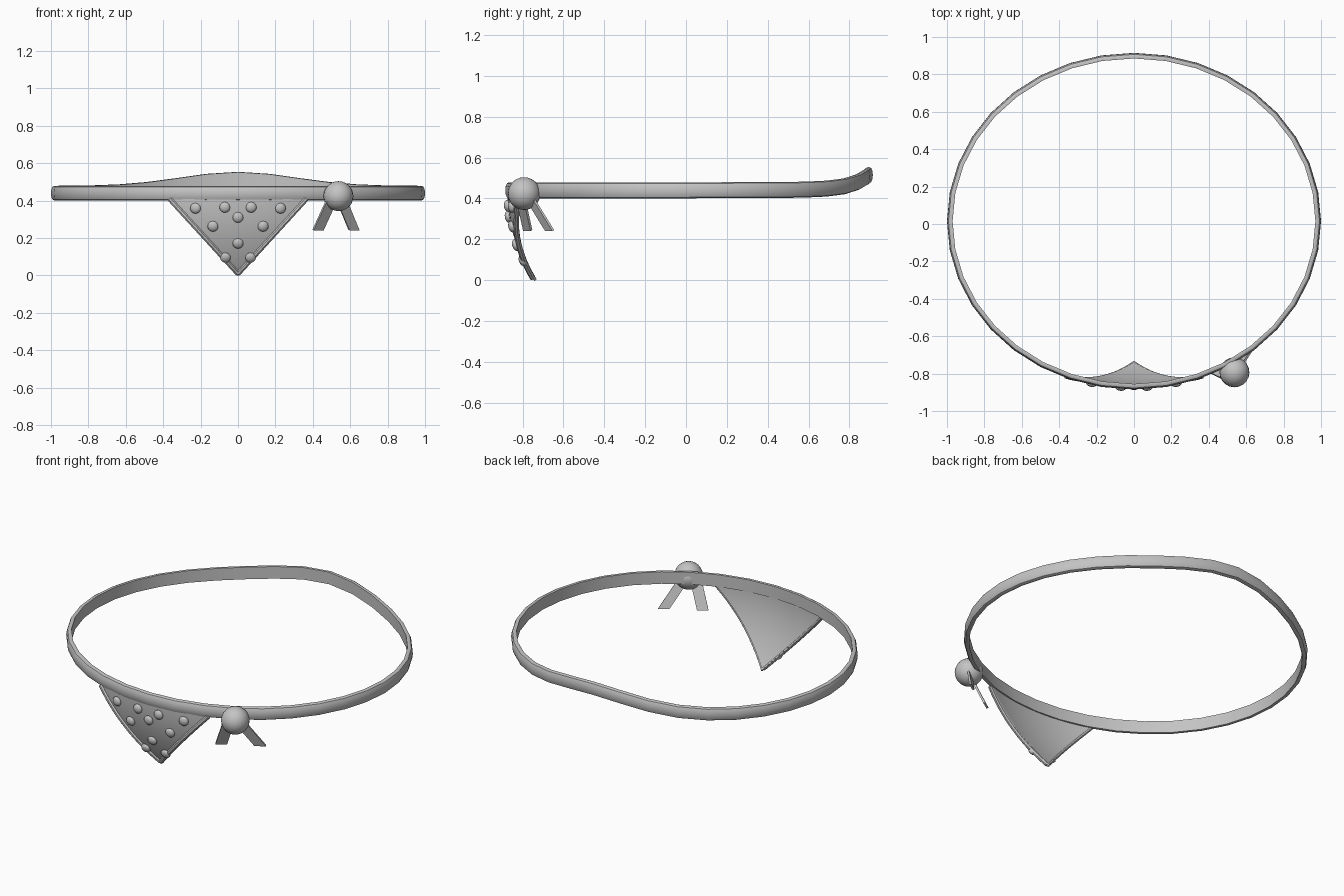
import bpy, bmesh, math
from mathutils import Vector

if "Cube" in bpy.data.objects:
    bpy.data.objects.remove(bpy.data.objects["Cube"])

grey = bpy.data.materials.new("light grey cloth")
grey.diffuse_color = (0.55, 0.55, 0.55, 1)
grey.use_nodes = True
grey.node_tree.nodes["Principled BSDF"].inputs["Base Color"].default_value = grey.diffuse_color
CY, RX, RY = 0.015, 1.0, 0.9


def finish(obj, angle=40):
    obj.data.materials.append(grey)
    bpy.ops.object.select_all(action='DESELECT')
    obj.select_set(True)
    bpy.context.view_layer.objects.active = obj
    if obj.modifiers or obj.type == 'CURVE':
        bpy.ops.object.convert(target='MESH')
    bpy.ops.object.shade_smooth_by_angle(angle=math.radians(angle))
    return obj


def mesh_object(name, verts, faces):
    me = bpy.data.meshes.new(name)
    me.from_pydata(verts, [], faces)
    bm = bmesh.new()
    bm.from_mesh(me)
    bmesh.ops.remove_doubles(bm, verts=bm.verts, dist=1e-5)
    bmesh.ops.recalc_face_normals(bm, faces=bm.faces)
    bm.to_mesh(me)
    bm.free()
    obj = bpy.data.objects.new(name, me)
    bpy.context.collection.objects.link(obj)
    return obj


# head band: flat inside, rounded outside, rising at the back
profile = [(-0.03, -0.037), (-0.018, -0.039), (-0.008, -0.034), (-0.002, -0.02), (0, 0),
           (-0.002, 0.02), (-0.008, 0.034), (-0.018, 0.039), (-0.03, 0.037)]
N, P = 36, len(profile)
verts, faces = [], []
for i in range(N):
    a = 2 * math.pi * i / N
    c, s = math.cos(a), math.sin(a)
    lift = 0.075 * math.exp(-c * c / 0.19) if s > 0 else 0
    for r, z in profile:
        verts.append(((RX + r) * c, CY + (RY + r) * s, 0.44 + z + lift))
    for j in range(P):
        k, n = (j + 1) % P, (i + 1) % N
        faces.append((i * P + j, n * P + j, n * P + k, i * P + k))
finish(mesh_object("head_band", verts, faces))


# curved cloth surface hanging below the front of the band
def cloth(x, z, out=0.0):
    def y(x, z):
        return (CY - (RY - 0.018) * math.sqrt(1 - x * x)
                + 0.13 * (max(0, 0.42 - z) / 0.42) ** 2)
    e = 0.005
    n = Vector(((y(x + e, z) - y(x - e, z)) / (2 * e), -1,
                (y(x, z + e) - y(x, z - e)) / (2 * e))).normalized()
    return Vector((x, y(x, z), z)) + n * out, n


# triangular front flap
R, C = 14, 14
verts, faces = [], []
for i in range(R + 1):
    z = 0.415 * i / R
    for j in range(C + 1):
        verts.append(cloth(0.365 * i / R * (2 * j / C - 1), z)[0])
for i in range(R):
    for j in range(C):
        a = i * (C + 1) + j
        b = a + C + 1
        faces.append((a, a + 1, b + 1, b) if i else (a, b + 1, b))
flap = mesh_object("front_flap", verts, faces)
solid = flap.modifiers.new("thickness", 'SOLIDIFY')
solid.thickness = 0.014
solid.offset = 0
finish(flap)

# rolled hems along the two slanted edges
for side, label in ((-1, "left"), (1, "right")):
    cu = bpy.data.curves.new(label + "_hem", 'CURVE')
    cu.dimensions = '3D'
    cu.bevel_depth = 0.014
    cu.bevel_resolution = 2
    cu.use_fill_caps = True
    sp = cu.splines.new('POLY')
    sp.points.add(R)
    for i, p in enumerate(sp.points):
        t = i / R
        p.co = (*cloth(side * (0.002 + 0.361 * t), 0.014 + 0.394 * t, 0.006)[0], 1)
    hem = bpy.data.objects.new(label + "_hem", cu)
    bpy.context.collection.objects.link(hem)
    finish(hem)

# raised dots on the flap
spots = [(-0.225, 0.36), (-0.07, 0.365), (0.07, 0.365), (0.225, 0.36), (0, 0.312),
         (-0.133, 0.265), (0.133, 0.265), (0, 0.175), (-0.067, 0.1), (0.067, 0.1)]
for x, z in spots:
    p, n = cloth(x, z, 0.012)
    bpy.ops.mesh.primitive_uv_sphere_add(segments=12, ring_count=8, radius=0.029, location=p)
    dot = bpy.context.object
    dot.name = "dot"
    dot.scale = (1, 1, 0.6)
    dot.rotation_euler = n.to_track_quat('Z', 'Y').to_euler()
    finish(dot, 60)

# side knot
bpy.ops.mesh.primitive_uv_sphere_add(segments=20, ring_count=12, radius=0.08,
                                     location=(0.537, -0.793, 0.424))
bpy.context.object.name = "knot"
finish(bpy.context.object, 60)

# two loose tails under the knot
half = Vector((0.027, 0.018, 0))
for label, top, bottom in (("left_tail", (0.5, -0.81, 0.4), (0.428, -0.775, 0.243)),
                           ("right_tail", (0.555, -0.765, 0.4), (0.62, -0.668, 0.243))):
    t, b = Vector(top), Vector(bottom)
    tail = mesh_object(label, [t - half, t + half, b + half, b - half], [(0, 1, 2, 3)])
    m = tail.modifiers.new("thickness", 'SOLIDIFY')
    m.thickness = 0.012
    m.offset = 0
    finish(tail)
